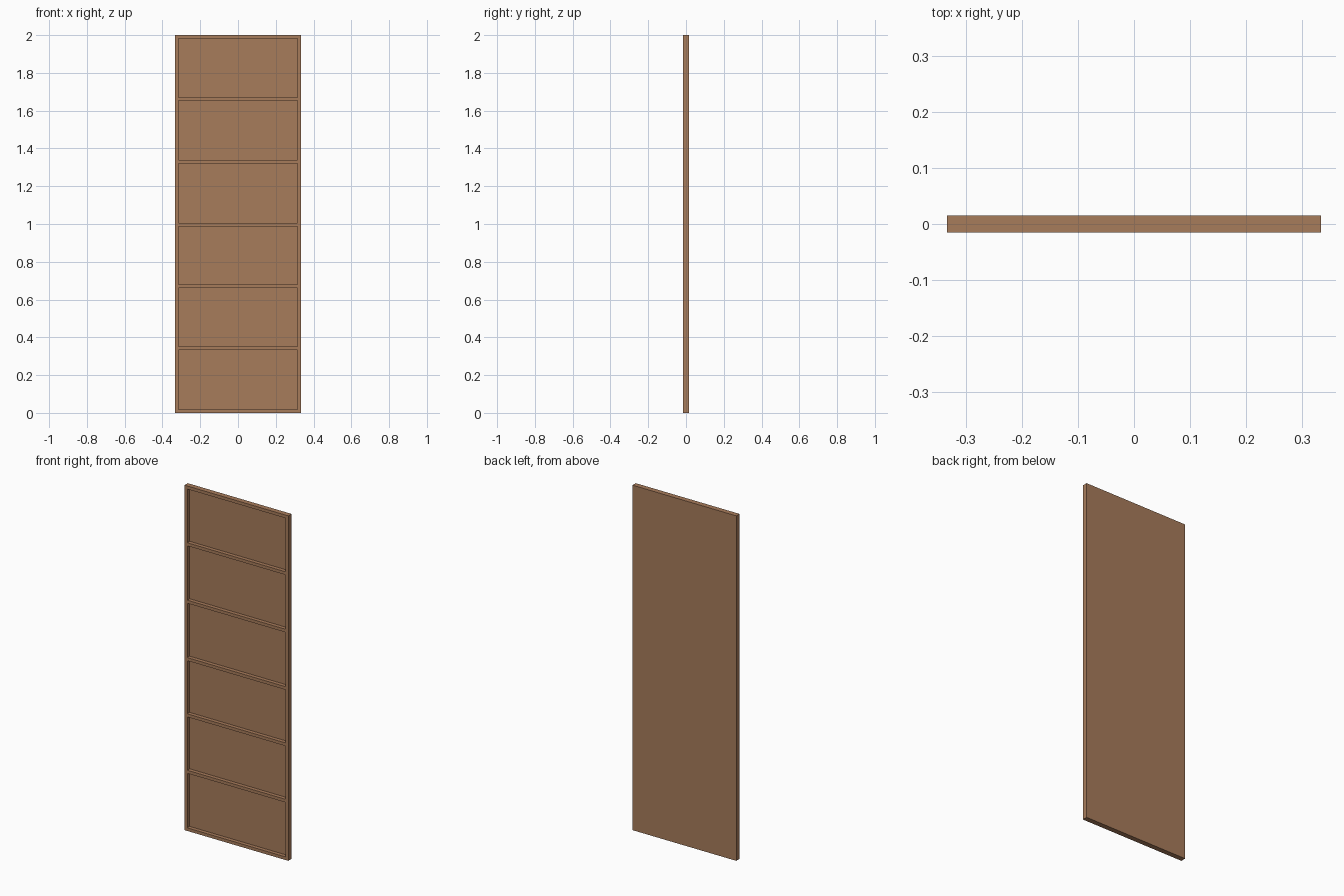
import bpy

cube = bpy.data.objects.get("Cube")
if cube:
    bpy.data.objects.remove(cube, do_unlink=True)

wood = bpy.data.materials.new("warm wood")
wood.use_nodes = True
colour = (0.39, 0.20, 0.105, 1)
wood.diffuse_color = colour
wood.node_tree.nodes["Principled BSDF"].inputs["Base Color"].default_value = colour

WIDTH, DEPTH, HEIGHT = 0.666, 0.03, 2.0
BOARD = 0.018
BACK = 0.008
FRONT_Y, BACK_Y = -DEPTH / 2, DEPTH / 2
INNER = WIDTH / 2 - BOARD


def board(name, low, high):
    """Add a box spanning two opposite corners."""
    bpy.ops.mesh.primitive_cube_add(size=1, location=[(a + b) / 2 for a, b in zip(low, high)])
    obj = bpy.context.object
    obj.name = name
    obj.scale = [b - a for a, b in zip(low, high)]
    bpy.ops.object.transform_apply(location=False, rotation=False, scale=True)
    obj.data.materials.append(wood)
    return obj


# Upright sides
board("left_side", (INNER, FRONT_Y, 0), (WIDTH / 2, BACK_Y, HEIGHT))
board("right_side", (-WIDTH / 2, FRONT_Y, 0), (-INNER, BACK_Y, HEIGHT))

# Top and bottom rails
board("bottom_rail", (-INNER, FRONT_Y, 0), (INNER, BACK_Y, BOARD))
board("top_rail", (-INNER, FRONT_Y, HEIGHT - BOARD), (INNER, BACK_Y, HEIGHT))

# Back panel between the rails
board("back_panel", (-INNER, BACK_Y - BACK, BOARD), (INNER, BACK_Y, HEIGHT - BOARD))

# Evenly spaced shelves
for i, middle in enumerate((0.343, 0.67, 0.996, 1.329, 1.662)):
    board(f"shelf_{i + 1}", (-INNER, FRONT_Y, middle - BOARD / 2),
          (INNER, BACK_Y - BACK, middle + BOARD / 2))
